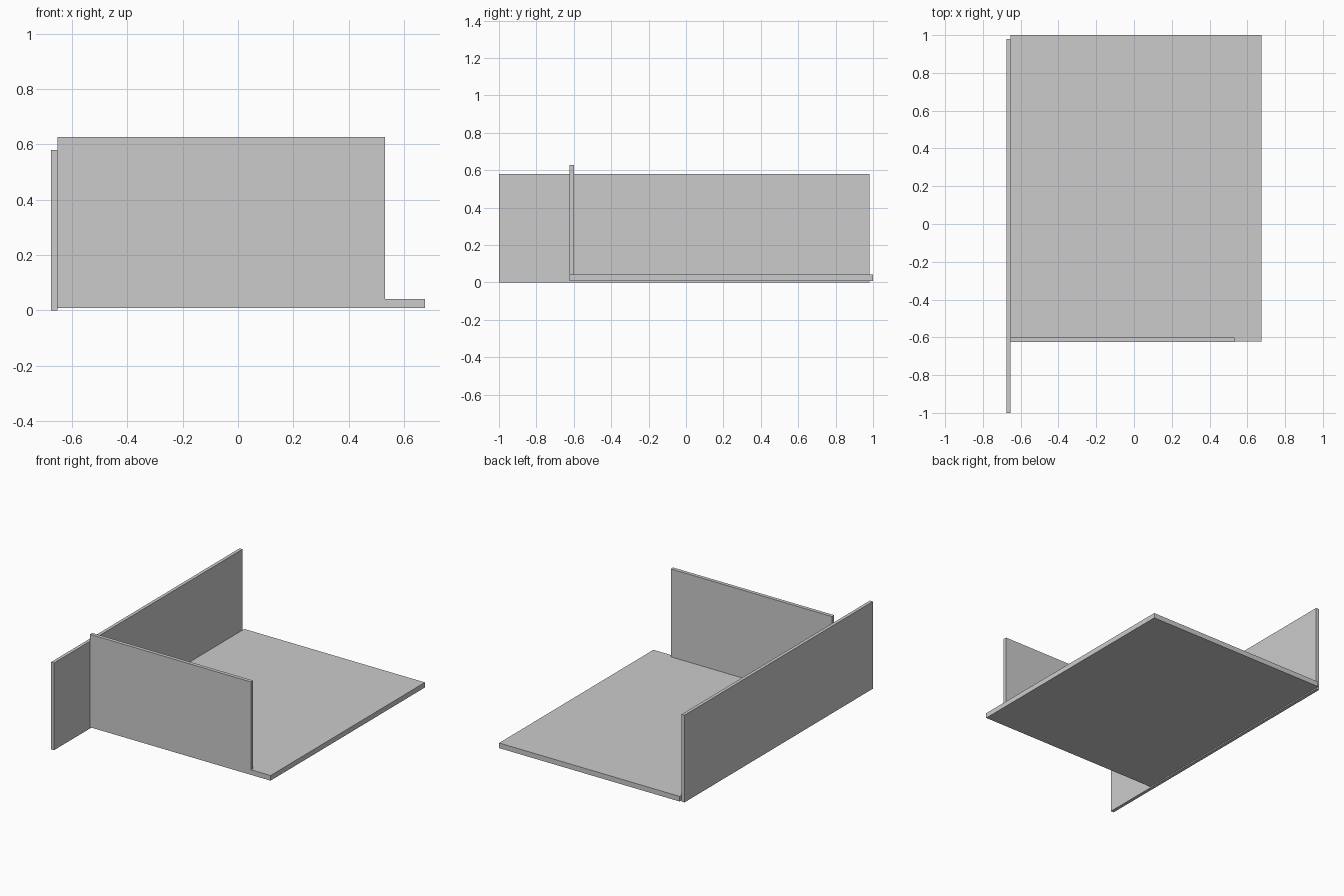
import bpy

if "Cube" in bpy.data.objects:
    bpy.data.objects.remove(bpy.data.objects["Cube"])


def box(name, lo, hi):
    """Axis-aligned board between two opposite corners."""
    centre = [(a + b) / 2 for a, b in zip(lo, hi)]
    bpy.ops.mesh.primitive_cube_add(size=1, location=centre)
    obj = bpy.context.object
    obj.name = name
    obj.scale = [b - a for a, b in zip(lo, hi)]
    bpy.ops.object.transform_apply(location=False, rotation=False, scale=True)
    return obj


# Thick floor slab, slightly raised above the wall's foot
box("floor_slab", (-0.653, -0.622, 0.008), (0.675, 1.0, 0.042))

# Long wall along the left side, running past the front of the floor
box("side_wall", (-0.675, -1.0, 0.0), (-0.653, 0.98, 0.58))

# Shorter wall standing on the front edge of the floor
box("front_wall", (-0.653, -0.624, 0.042), (0.532, -0.6, 0.627))
